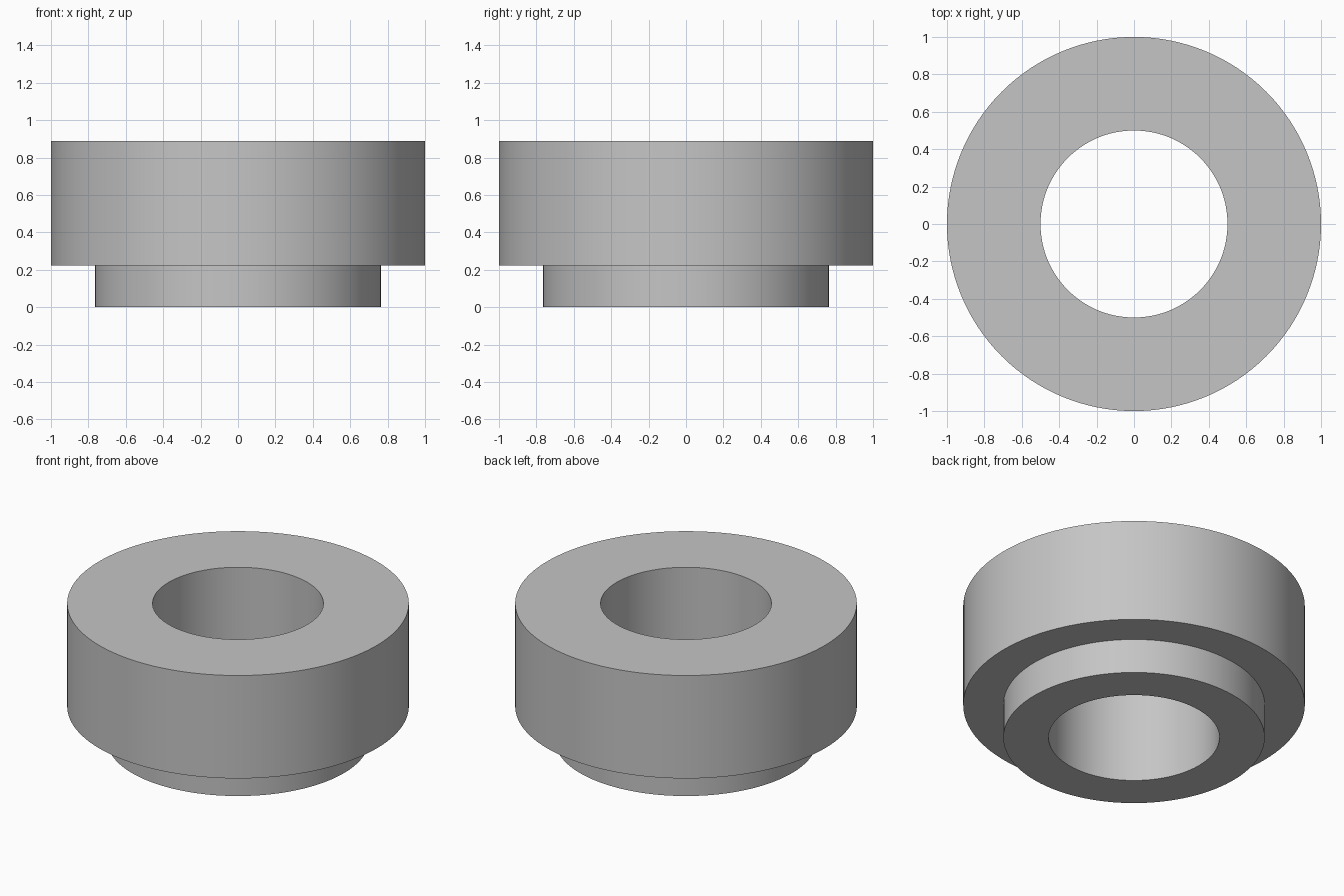
import bpy
import bmesh
from math import cos, sin, tau, radians

SEGMENTS = 128
# Stepped ring cross-section: (radius, height)
PROFILE = [(0.5, 0), (0.765, 0), (0.765, 0.223), (1, 0.223), (1, 0.888), (0.5, 0.888)]

cube = bpy.data.objects.get("Cube")
if cube:
    bpy.data.objects.remove(cube, do_unlink=True)

# Plain grey material
grey = bpy.data.materials.new("plain_grey")
grey.use_nodes = True
colour = (0.56, 0.56, 0.56, 1)
grey.diffuse_color = colour
grey.node_tree.nodes["Principled BSDF"].inputs["Base Color"].default_value = colour


def revolve(name, profile, material):
    """Turn a closed cross-section around the z axis."""
    bm = bmesh.new()
    rings = [[bm.verts.new((r * cos(tau * i / SEGMENTS), r * sin(tau * i / SEGMENTS), z))
              for i in range(SEGMENTS)] for r, z in profile]
    for k, lower in enumerate(rings):
        upper = rings[(k + 1) % len(rings)]
        for i in range(SEGMENTS):
            j = (i + 1) % SEGMENTS
            bm.faces.new((lower[i], lower[j], upper[j], upper[i]))
    bmesh.ops.recalc_face_normals(bm, faces=bm.faces)
    mesh = bpy.data.meshes.new(name)
    bm.to_mesh(mesh)
    bm.free()
    mesh.materials.append(material)
    obj = bpy.data.objects.new(name, mesh)
    bpy.context.collection.objects.link(obj)
    return obj


# Flanged bushing with a straight through bore
bushing = revolve("stepped_bushing", PROFILE, grey)
bpy.ops.object.select_all(action='DESELECT')
bushing.select_set(True)
bpy.context.view_layer.objects.active = bushing
bpy.ops.object.shade_smooth_by_angle(angle=radians(30))
